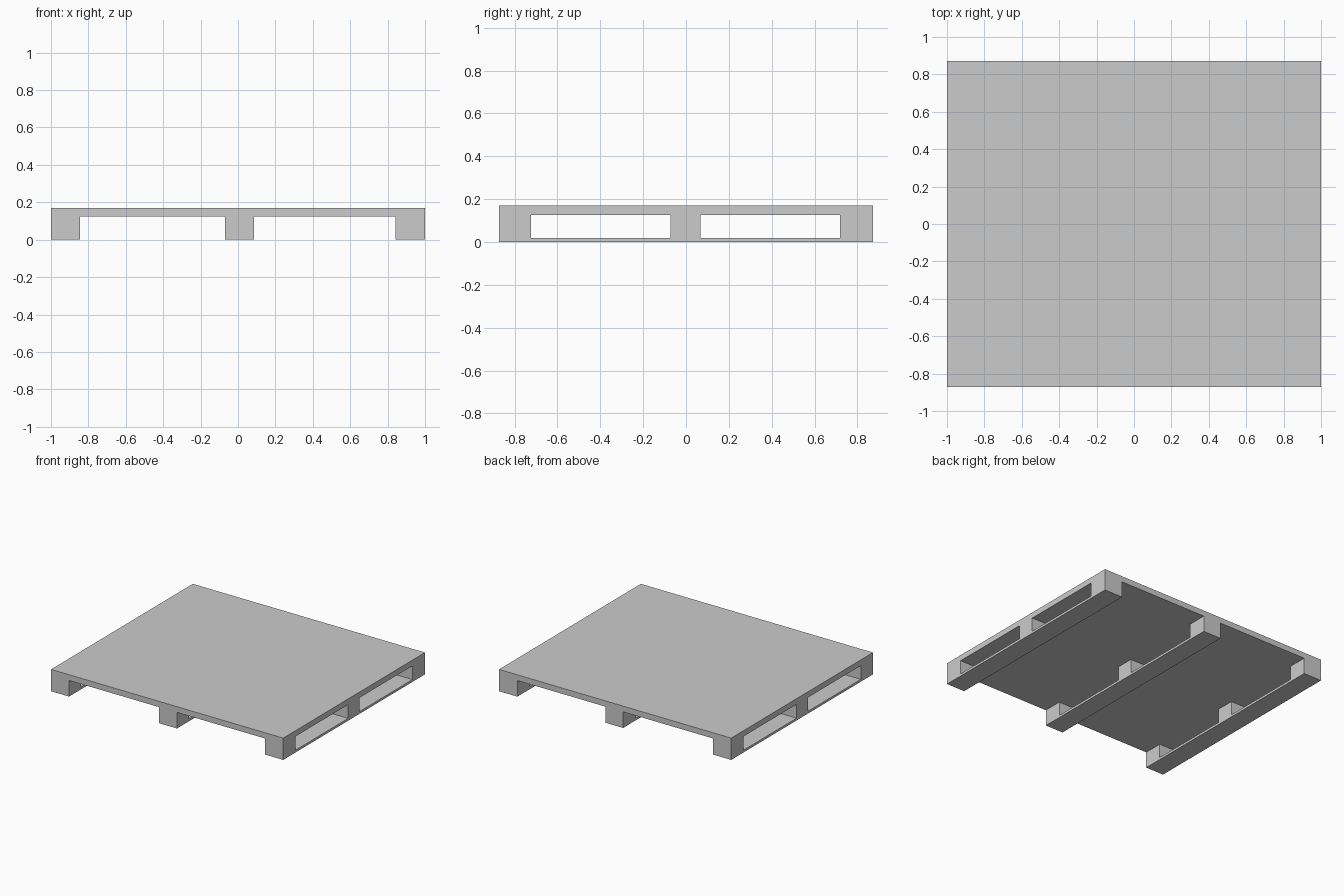
import bpy

if "Cube" in bpy.data.objects:
    bpy.data.objects.remove(bpy.data.objects["Cube"])


def box(name, x, y, z):
    """Axis-aligned box from (min, max) ranges."""
    bpy.ops.mesh.primitive_cube_add(size=1, location=[(a + b) / 2 for a, b in (x, y, z)])
    ob = bpy.context.object
    ob.name = name
    ob.scale = [b - a for a, b in (x, y, z)]
    bpy.ops.object.transform_apply(location=False, rotation=False, scale=True)
    return ob


HALF_Y = 0.872
BOARD_TOP, DECK_BOTTOM, DECK_TOP = 0.018, 0.125, 0.17

columns = {"left": (-1, -0.845), "middle": (-0.069, 0.085), "right": (0.842, 1)}
rows = {"front": (-HALF_Y, -0.723), "centre": (-0.072, 0.068), "back": (0.718, HALF_Y)}

# Solid top deck
box("top_deck", (-1, 1), (-HALF_Y, HALF_Y), (DECK_BOTTOM, DECK_TOP))

# Thin runner boards, each carrying three spacer blocks
for col, x in columns.items():
    box(f"{col}_runner_board", x, (-HALF_Y, HALF_Y), (0, BOARD_TOP))
    for row, y in rows.items():
        box(f"{row}_{col}_block", x, y, (BOARD_TOP, DECK_BOTTOM))
